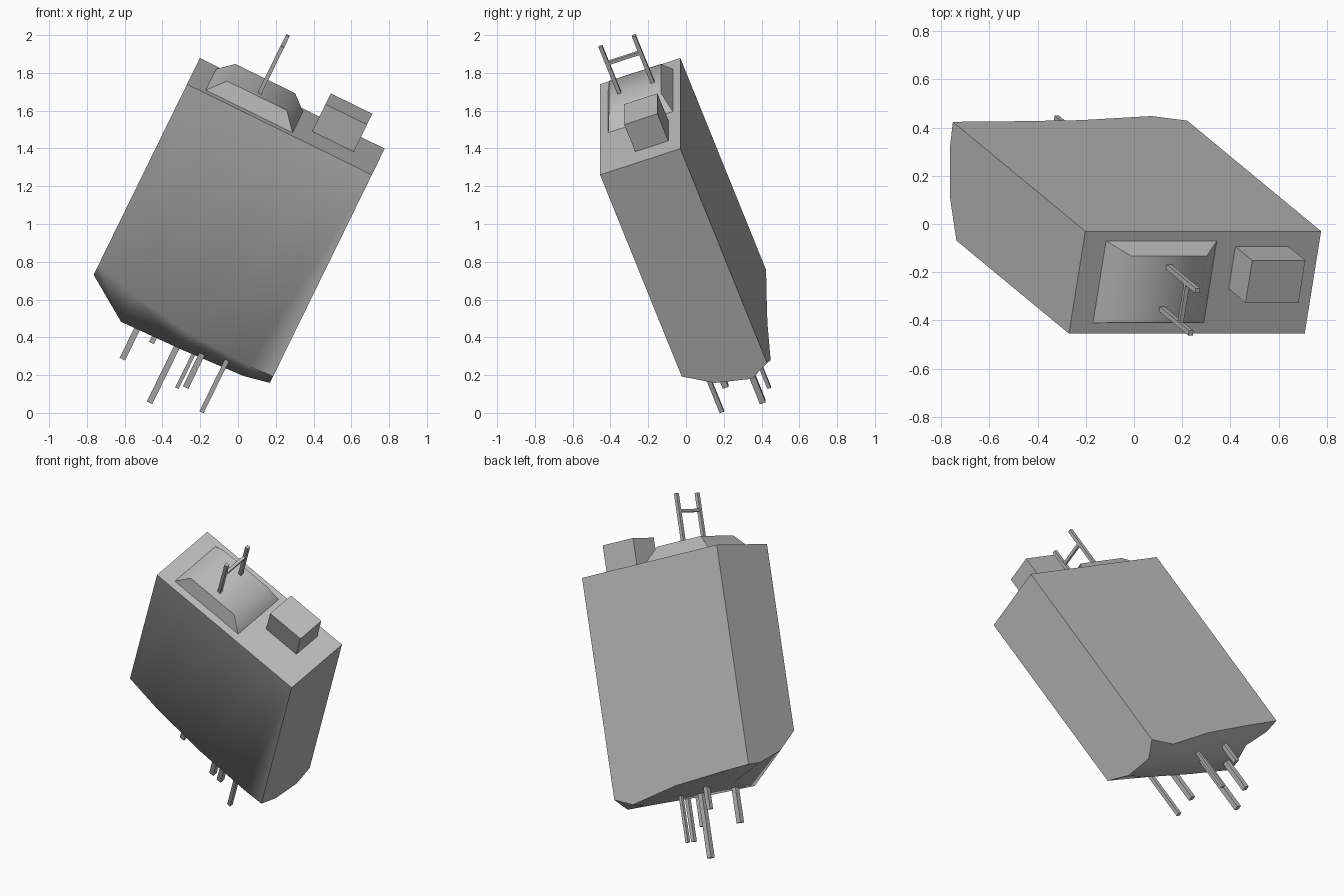
import bpy, bmesh, math
from mathutils import Matrix, Vector

if "Cube" in bpy.data.objects:
    bpy.data.objects.remove(bpy.data.objects["Cube"])

grey = bpy.data.materials.new("plain grey")
grey.use_nodes = True
COLOUR = (0.5, 0.5, 0.5, 1)
grey.diffuse_color = COLOUR
grey.node_tree.nodes["Principled BSDF"].inputs["Base Color"].default_value = COLOUR

# Tilted frame: origin at the top front corner, axes along width, depth, height
across = Vector((0.898, 0, -0.44)).normalized()
deep = Vector((0.144, 0.94, 0.31)).normalized()
up = across.cross(deep)
deep = up.cross(across)
FRAME = Matrix((across, deep, up)).transposed().to_4x4()
FRAME.translation = (-0.27, -0.455, 1.74)
WIDTH, DEPTH = 1.09, 0.452


def finish(name, bm, angle=50):
    bmesh.ops.recalc_face_normals(bm, faces=bm.faces)
    mesh = bpy.data.meshes.new(name)
    bm.to_mesh(mesh)
    bm.free()
    mesh.materials.append(grey)
    obj = bpy.data.objects.new(name, mesh)
    bpy.context.collection.objects.link(obj)
    obj.matrix_world = FRAME
    bpy.ops.object.select_all(action='DESELECT')
    obj.select_set(True)
    bpy.context.view_layer.objects.active = obj
    bpy.ops.object.shade_smooth_by_angle(angle=math.radians(angle))
    return obj


def block(name, low, high, taper=(0, 0)):
    """Box between two corners, its top drawn in by taper."""
    bm = bmesh.new()
    bmesh.ops.create_cube(bm, size=1)
    for v in bm.verts:
        top = v.co.z > 0
        for i in range(3):
            end = v.co[i] > 0
            inset = taper[i] if i < 2 and top else 0
            v.co[i] = high[i] - inset if end else low[i] + inset
    return finish(name, bm)


def rod(name, x, y, bottom, top, size):
    h = size / 2
    return block(name, (x - h, y - h, bottom), (x + h, y + h, top))


# Body: uneven underside sheet extruded up to a flat top
xs = (0, 0.24, 0.6, 0.95, WIDTH)
ys = (0, 0.15, 0.345, DEPTH)
drops = ((1.13, 1.20, 1.255, 1.27, 1.265),
         (1.25, 1.42, 1.41, 1.39, 1.36),
         (1.32, 1.40, 1.40, 1.41, 1.405),
         (1.33, 1.335, 1.35, 1.40, 1.345))
bm = bmesh.new()
sheet = [[bm.verts.new((x, y, -d)) for x, d in zip(xs, row)]
         for y, row in zip(ys, drops)]
for lower, upper in zip(sheet, sheet[1:]):
    for i in range(len(xs) - 1):
        bm.faces.new((lower[i], lower[i + 1], upper[i + 1], upper[i]))
lid = bmesh.ops.extrude_face_region(bm, geom=bm.faces[:], use_keep_orig=True)
for v in lid["geom"]:
    if isinstance(v, bmesh.types.BMVert):
        v.co.z = 0
finish("body", bm)

# Raised parts on the top
block("sloped_hatch", (0.103, 0.046, 0), (0.615, 0.41, 0.086), (0.08, 0.035))
block("side_box", (0.705, 0.198, 0), (0.95, 0.385, 0.17))

# Mast: two posts joined by a crossbar
for label, y in (("front", 0.14), ("back", 0.327)):
    rod("mast_post_" + label, 0.366, y, 0.05, 0.378, 0.021)
block("mast_crossbar", (0.357, 0.14, 0.263), (0.375, 0.327, 0.281))

# Thin rods hanging from the underside: x, y, tip, thickness
for i, (x, y, tip, size) in enumerate((
        (0.333, 0.22, 1.625, 0.032), (0.434, 0.36, 1.523, 0.028),
        (0.564, 0.264, 1.795, 0.032), (0.66, 0.341, 1.683, 0.02),
        (0.70, 0.133, 1.58, 0.032), (0.833, 0.086, 1.65, 0.024))):
    rod("hanging_rod_%d" % (i + 1), x, y, -tip, -1.25, size)
